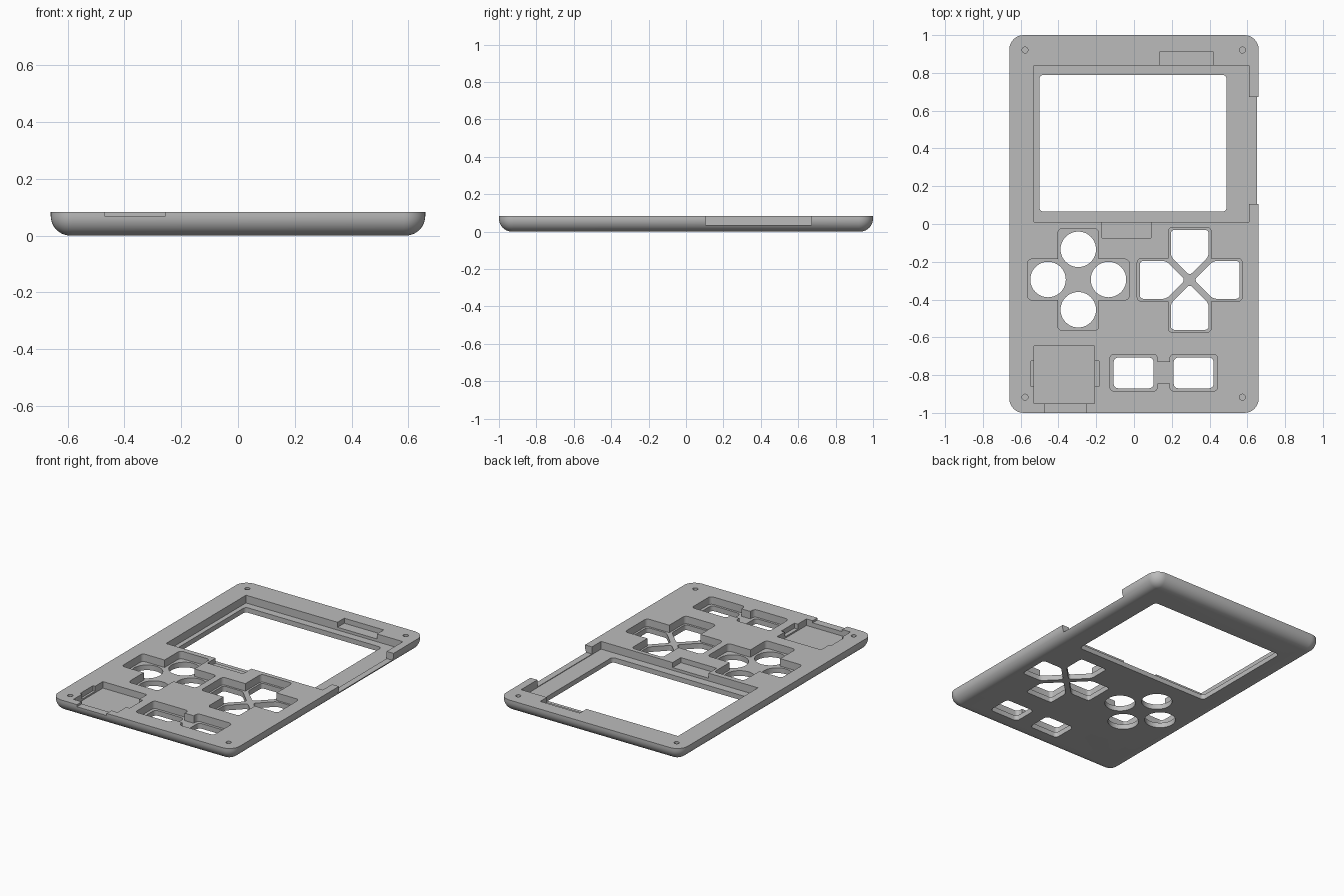
import bpy
import bmesh
from math import sin, cos, pi

if "Cube" in bpy.data.objects:
    bpy.data.objects.remove(bpy.data.objects["Cube"], do_unlink=True)

TOP, ABOVE, BELOW = 0.083, 0.12, -0.05
FLOOR = 0.034

grey = bpy.data.materials.new("shell grey")
grey.use_nodes = True
grey.diffuse_color = (0.5, 0.5, 0.5, 1)
grey.node_tree.nodes["Principled BSDF"].inputs["Base Color"].default_value = (0.5, 0.5, 0.5, 1)


def add_object(name, bm):
    bmesh.ops.recalc_face_normals(bm, faces=bm.faces[:])
    mesh = bpy.data.meshes.new(name)
    bm.to_mesh(mesh)
    bm.free()
    mesh.materials.append(grey)
    obj = bpy.data.objects.new(name, mesh)
    bpy.context.collection.objects.link(obj)
    return obj


def rounded_ring(hx, hy, r, steps=8):
    """Outline of a rounded rectangle centred on the origin."""
    ring = []
    for quarter, (sx, sy) in enumerate([(1, 1), (-1, 1), (-1, -1), (1, -1)]):
        for i in range(steps + 1):
            a = (quarter + i / steps) * pi / 2
            ring.append((sx * (hx - r) + r * cos(a), sy * (hy - r) + r * sin(a)))
    return ring


# Shell: rounded plate with a quarter-round underside
bm = bmesh.new()
edge, corner, steps = 0.07, 0.076, 10
levels = []
for i in range(steps + 1):
    a = i / steps * pi / 2
    levels.append((edge * (1 - sin(a)), edge * (1 - cos(a))))
levels.append((0, TOP))
rings = []
for inset, z in levels:
    outline = rounded_ring(0.66 - inset, 1 - inset, corner - inset)
    rings.append([bm.verts.new((x, y, z)) for x, y in outline])
for low, high in zip(rings, rings[1:]):
    for i in range(len(low)):
        j = (i + 1) % len(low)
        bm.faces.new((low[i], low[j], high[j], high[i]))
bm.faces.new(rings[0])
bm.faces.new(rings[-1])
shell = add_object("front_shell", bm)

cutters = []


def cut(points, z0, radius=0.0):
    """Prism cutter from z0 to above the plate, with rounded corners."""
    bm = bmesh.new()
    face = bm.faces.new([bm.verts.new((x, y, z0)) for x, y in points])
    if radius:
        bmesh.ops.bevel(bm, geom=bm.verts[:], offset=radius, segments=5,
                        profile=0.5, affect='VERTICES')
    made = bmesh.ops.extrude_face_region(bm, geom=bm.faces[:])["geom"]
    bmesh.ops.translate(bm, vec=(0, 0, ABOVE - z0),
                        verts=[v for v in made if isinstance(v, bmesh.types.BMVert)])
    cutters.append(add_object("cutter", bm))


def cut_box(x0, x1, y0, y1, z0, radius=0.0):
    cut([(x0, y0), (x1, y0), (x1, y1), (x0, y1)], z0, radius)


def cut_round(x, y, r, z0, sides):
    cut([(x + r * cos(2 * pi * i / sides), y + r * sin(2 * pi * i / sides))
         for i in range(sides)], z0)


def cut_plus(x, y, length, width):
    cut_box(x - width, x + width, y - length, y + length, FLOOR, 0.022)
    cut_box(x - length, x + length, y - width, y + width, FLOOR, 0.022)


# Screen recess, window, connector steps and side opening
cut_box(-0.53, 0.61, 0.01, 0.84, 0.032)
cut_box(-0.5, 0.49, 0.065, 0.79, BELOW, 0.022)
cut_box(0.135, 0.422, 0.8, 0.91, 0.05)
cut_box(-0.17, 0.09, -0.075, 0.05, 0.05)
cut_box(0.58, 0.75, 0.105, 0.672, 0.036)

# Round button recess and holes
bx, by = -0.295, -0.294
cut_plus(bx, by, 0.269, 0.108)
for dx, dy in [(1, 0), (-1, 0), (0, 1), (0, -1)]:
    cut_round(bx + 0.16 * dx, by + 0.16 * dy, 0.094, BELOW, 40)

# Direction pad recess and four pointed holes, leaving a diagonal brace
px, py = 0.295, -0.296
cut_plus(px, py, 0.278, 0.113)
w, gap, reach = 0.1, 0.024, 0.264
arm = [(gap, 0), (w + gap, -w), (reach, -w), (reach, w), (w + gap, w)]
for k in range(4):
    c, s = round(cos(k * pi / 2)), round(sin(k * pi / 2))
    cut([(px + c * u - s * v, py + s * u + c * v) for u, v in arm], BELOW, 0.018)

# Pair of small button recesses with a bridge
for x in (-0.002, 0.316):
    cut_box(x - 0.126, x + 0.126, -0.885, -0.69, FLOOR, 0.022)
    cut_box(x - 0.106, x + 0.106, -0.87, -0.707, BELOW, 0.025)
cut_box(0.08, 0.23, -0.845, -0.73, FLOOR)

# Charger board recess, side tabs and port slot
cut_box(-0.53, -0.21, -0.95, -0.645, 0.04)
cut_box(-0.545, -0.185, -0.86, -0.725, 0.05)
cut_box(-0.47, -0.255, -1.1, -0.93, 0.069)

# Screw holes
for x in (-0.577, 0.574):
    for y in (-0.917, 0.921):
        cut_round(x, y, 0.016, 0.03, 20)

# Carve the shell, then discard the cutters
for cutter in cutters:
    cutter.hide_render = True
    mod = shell.modifiers.new("carve", 'BOOLEAN')
    mod.operation = 'DIFFERENCE'
    mod.solver = 'EXACT'
    mod.object = cutter
bpy.context.view_layer.update()
depsgraph = bpy.context.evaluated_depsgraph_get()
carved = bpy.data.meshes.new_from_object(shell.evaluated_get(depsgraph))
shell.modifiers.clear()
shell.data = carved
carved.materials.clear()
carved.materials.append(grey)
for cutter in cutters:
    bpy.data.objects.remove(cutter, do_unlink=True)

bpy.ops.object.select_all(action='DESELECT')
shell.select_set(True)
bpy.context.view_layer.objects.active = shell
bpy.ops.object.shade_smooth_by_angle(angle=pi / 6)
